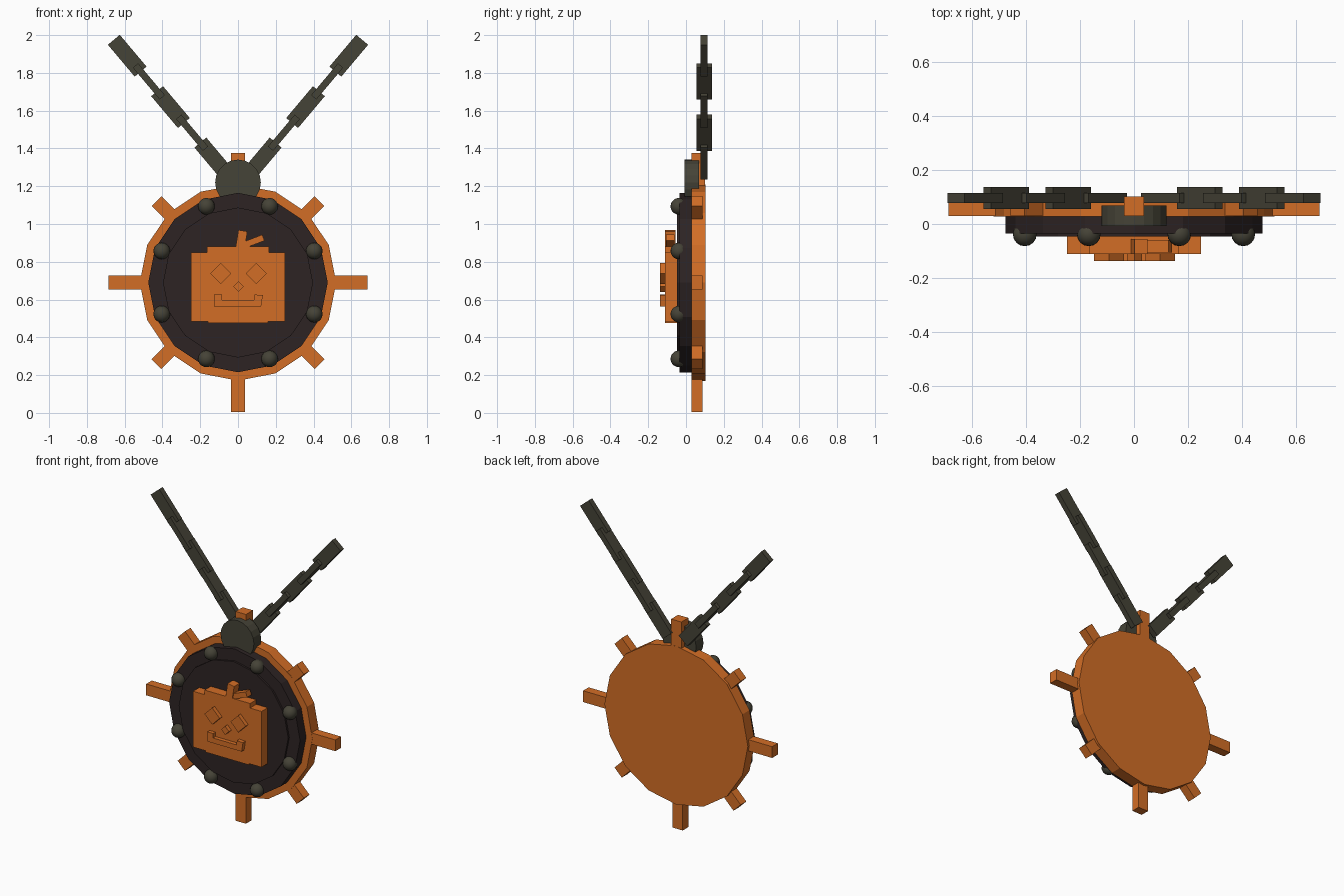
import bpy, bmesh, math
from mathutils import Matrix, Vector

if "Cube" in bpy.data.objects:
    bpy.data.objects.remove(bpy.data.objects["Cube"])


def material(name, rgb):
    m = bpy.data.materials.new(name)
    m.diffuse_color = (*rgb, 1)
    m.use_nodes = True
    m.node_tree.nodes["Principled BSDF"].inputs["Base Color"].default_value = m.diffuse_color
    return m


ORANGE = material("burnt orange", (0.65, 0.155, 0.019))
DARK = material("dark brown", (0.026, 0.017, 0.017))
IRON = material("olive iron", (0.060, 0.056, 0.038))

CZ = 0.69  # height of the medallion centre


def finish(name, bm, mat):
    bmesh.ops.recalc_face_normals(bm, faces=bm.faces)
    me = bpy.data.meshes.new(name)
    bm.to_mesh(me)
    bm.free()
    me.materials.append(mat)
    ob = bpy.data.objects.new(name, me)
    bpy.context.collection.objects.link(ob)
    return ob


def disc(name, r, y0, y1, z, sides, mat):
    bm = bmesh.new()
    m = Matrix.Translation((0, (y0 + y1) / 2, z)) @ Matrix.Rotation(math.pi / 2, 4, 'X')
    bmesh.ops.create_cone(bm, cap_ends=True, segments=sides, radius1=r, radius2=r,
                          depth=y1 - y0, matrix=m)
    return finish(name, bm, mat)


def box(name, x, z, sx, sz, y0, y1, mat, angle=0):
    """Box seen from the front, turned anticlockwise by angle degrees."""
    bm = bmesh.new()
    m = (Matrix.Translation((x, (y0 + y1) / 2, z))
         @ Matrix.Rotation(-math.radians(angle), 4, 'Y')
         @ Matrix.Diagonal((sx, y1 - y0, sz, 1)))
    bmesh.ops.create_cube(bm, size=1, matrix=m)
    return finish(name, bm, mat)


def plate(name, pts, y0, y1, mat):
    """Front outline extruded from y0 back to y1."""
    bm = bmesh.new()
    f = bm.faces.new([bm.verts.new((x, y0, z)) for x, z in pts])
    r = bmesh.ops.extrude_face_region(bm, geom=[f])
    bmesh.ops.translate(bm, vec=(0, y1 - y0, 0),
                        verts=[v for v in r["geom"] if isinstance(v, bmesh.types.BMVert)])
    return finish(name, bm, mat)


# Medallion discs
disc("back_disc", 0.52, 0.028, 0.102, CZ, 16, ORANGE)
disc("front_disc", 0.475, -0.035, 0.04, CZ, 16, DARK)
disc("inner_disc", 0.397, -0.047, 0.0, CZ, 16, DARK)

# Rays around the rim: long on the axes, short on the diagonals
for i in range(8):
    a = i * 45
    r0, r1 = 0.40, (0.61 if i % 2 else 0.686)
    mid, ca, sa = (r0 + r1) / 2, math.cos(math.radians(a)), math.sin(math.radians(a))
    back = 0.101 if i == 2 else 0.087
    box(f"ray_{i}", mid * ca, CZ + mid * sa, r1 - r0, 0.074, 0.029, back, ORANGE, a)

# Round studs on the dark rim
for i in range(8):
    a = math.radians(22.5 + 45 * i)
    bm = bmesh.new()
    bmesh.ops.create_uvsphere(bm, u_segments=16, v_segments=10, radius=0.044,
                              matrix=Matrix.Translation((0.437 * math.cos(a), -0.038,
                                                         CZ + 0.437 * math.sin(a))))
    for f in bm.faces:
        f.smooth = True
    finish(f"stud_{i}", bm, IRON)

# Round clasp
disc("clasp", 0.121, -0.008, 0.068, 1.22, 20, IRON)

# Chain: flat links alternating with links turned on edge
for s, side in ((1, "right"), (-1, "left")):
    for k in range(5):
        x, z = 0.1285 + 0.1145 * k, 1.347 + 0.136 * k
        wide, deep = (0.082, 0.036) if k % 2 == 0 else (0.036, 0.082)
        box(f"chain_{side}_{k}", s * x, z, 0.22, wide,
            0.096 - deep / 2, 0.096 + deep / 2, IRON, s * 49.9)

# Pumpkin body with stepped top and bottom
half = [(0.158, 0.475), (0.158, 0.484), (0.248, 0.484), (0.248, 0.85), (0.165, 0.85), (0.165, 0.88)]
plate("pumpkin", half + [(-x, z) for x, z in reversed(half)], -0.111, -0.03, ORANGE)

# Stem and side shoot
box("stem", 0.018, 0.915, 0.048, 0.10, -0.111, -0.055, ORANGE, -9)
box("stem_shoot", 0.083, 0.908, 0.11, 0.034, -0.105, -0.06, ORANGE, 21)

# Raised face features
for x in (-0.092, 0.097):
    box("eye", x, 0.738, 0.078, 0.078, -0.137, -0.10, ORANGE, 45)
box("nose", 0.002, 0.669, 0.04, 0.04, -0.137, -0.10, ORANGE, 45)
plate("mouth", [(-0.127, 0.563), (0.122, 0.563), (0.132, 0.624), (0.088, 0.626), (0.085, 0.597),
                (-0.085, 0.597), (-0.085, 0.626), (-0.127, 0.626)], -0.137, -0.10, ORANGE)
